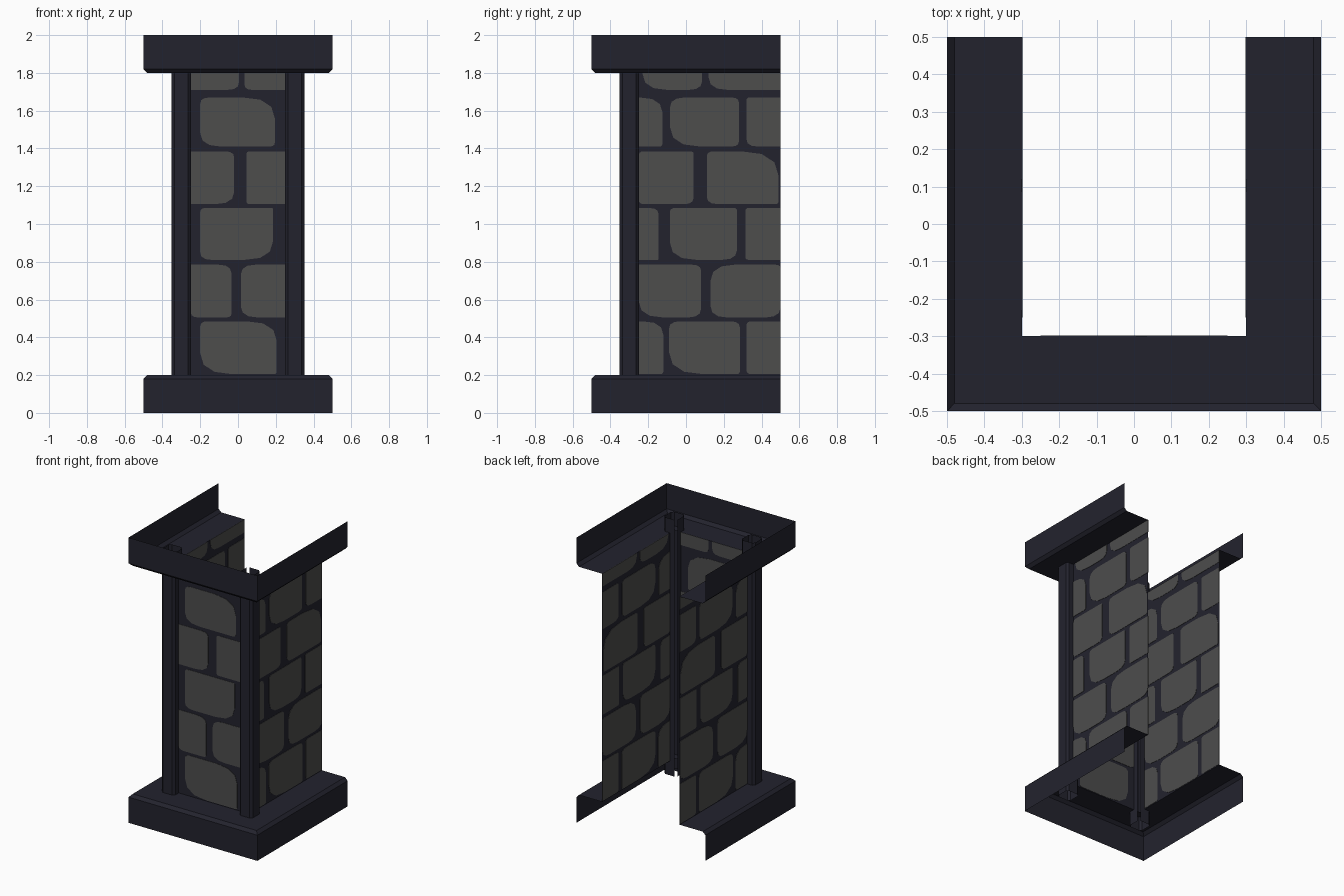
import bpy, bmesh

if "Cube" in bpy.data.objects:
    bpy.data.objects.remove(bpy.data.objects["Cube"])


def material(name, rgb):
    m = bpy.data.materials.new(name)
    m.diffuse_color = (*rgb, 1)
    m.use_nodes = True
    m.node_tree.nodes["Principled BSDF"].inputs["Base Color"].default_value = m.diffuse_color
    return m


DARK = material("dark slate", (0.0165, 0.0165, 0.027))
STONE = material("grey stone", (0.074, 0.074, 0.073))


def make(name, bm, mat):
    me = bpy.data.meshes.new(name)
    bm.to_mesh(me)
    bm.free()
    me.materials.append(mat)
    ob = bpy.data.objects.new(name, me)
    bpy.context.collection.objects.link(ob)
    return ob


def sheet(name, rings, flip=False):
    """Open surface between successive rows of points."""
    bm = bmesh.new()
    rows = [[bm.verts.new(p) for p in r] for r in rings]
    for a, b in zip(rows, rows[1:]):
        for i in range(len(a) - 1):
            f = [a[i], a[i + 1], b[i + 1], b[i]]
            bm.faces.new(f[::-1] if flip else f)
    return make(name, bm, DARK)


# Base and cap: open-backed U-shaped trims with a small chamfer and a ledge
PROFILE = [(0.5, 0), (0.5, 0.18), (0.48, 0.2), (0.3, 0.2)]


def u_path(d, z):
    return [(-d, 0.5, z), (-d, -d, z), (d, -d, z), (d, 0.5, z)]


sheet("base_trim", [u_path(d, z) for d, z in PROFILE])
sheet("top_trim", [u_path(d, 2 - z) for d, z in PROFILE], flip=True)

# Corner posts: hollow chamfered tubes, open at the ends and inner edge
c, a, b = 0.015, 0.25, 0.352
SECTION = [(a, -a - c), (a, -b + c), (a + c, -b), (b - c, -b),
           (b, -b + c), (b, -a - c), (b - c, -a), (a + c, -a)]
for side, s in (("left", -1), ("right", 1)):
    sheet(side + "_corner_post",
          [[(s * x, y, z) for x, y in SECTION] for z in (0.1, 1.9)], flip=s < 0)


# Walls: flat mortar sheets
def front(u, z, o):
    return (u, -0.3 - o, z)


def right(u, z, o):
    return (0.3 + o, u, z)


def left(u, z, o):
    return (-0.3 - o, u, z)


sheet("front_wall", [[front(u, z, 0) for u in (-0.25, 0.25)] for z in (0.2, 1.8)])
sheet("right_wall", [[right(u, z, 0) for u in (-0.25, 0.5)] for z in (0.2, 1.8)])
sheet("left_wall", [[left(u, z, 0) for u in (-0.25, 0.5)] for z in (0.2, 1.8)], flip=True)


def outline(u0, u1, z0, z1, bl, br, tr, tl):
    """Irregular block: rectangle with a differently rounded cut at each corner."""
    pts = []
    for (u, z), k, du, dz, vertical in (((u0, z0), bl, 1, 1, True), ((u1, z0), br, -1, 1, False),
                                        ((u1, z1), tr, -1, -1, True), ((u0, z1), tl, 1, -1, False)):
        if k == 0:
            pts.append((u, z))
            continue
        w, h = k * du, k * 0.65 * dz
        corner = [(u + w * t * t, z + h * (1 - t) ** 2) for t in (0, 0.33, 0.67, 1)]
        pts += corner if vertical else corner[::-1]
    return pts


def stones(name, place, rows):
    """Thin stone plates, showing on both sides of the wall."""
    bm = bmesh.new()
    for (z0, z1), blocks in rows:
        for u0, u1, *cuts in blocks:
            pts = outline(u0, u1, z0, z1, *cuts)
            lo = [bm.verts.new(place(u, z, -0.002)) for u, z in pts]
            hi = [bm.verts.new(place(u, z, 0.002)) for u, z in pts]
            bm.faces.new(lo[::-1])
            bm.faces.new(hi)
            for i in range(len(pts)):
                j = (i + 1) % len(pts)
                bm.faces.new([lo[i], lo[j], hi[j], hi[i]])
    bmesh.ops.recalc_face_normals(bm, faces=bm.faces[:])
    make(name, bm, STONE)


# Courses from bottom to top; each block is (start, end, cuts bl, br, tr, tl)
R = [(0.205, 0.485), (0.505, 0.785), (0.81, 1.085), (1.105, 1.385), (1.41, 1.67), (1.71, 1.8)]

side_courses = [
    [(-0.25, -0.12, 0, 0.02, 0.11, 0), (-0.09, 0.285, 0.18, 0.02, 0.05, 0.06),
     (0.32, 0.5, 0.03, 0, 0, 0.03)],
    [(-0.25, 0.08, 0.13, 0.07, 0.05, 0), (0.13, 0.5, 0.09, 0.08, 0.03, 0.13)],
    [(-0.25, -0.145, 0, 0.01, 0.05, 0), (-0.085, 0.27, 0.14, 0.08, 0.02, 0.03),
     (0.315, 0.5, 0.02, 0, 0, 0.02)],
    [(-0.25, 0.04, 0.03, 0.05, 0.02, 0.03), (0.11, 0.49, 0.06, 0.02, 0.2, 0.04)],
    [(-0.25, -0.125, 0, 0.02, 0.12, 0), (-0.085, 0.28, 0.16, 0.04, 0.04, 0.08),
     (0.32, 0.5, 0.06, 0, 0, 0.02)],
    [(-0.23, 0.085, 0.13, 0.07, 0, 0), (0.12, 0.5, 0.1, 0, 0, 0)],
]
front_courses = [
    [(-0.2, 0.205, 0.17, 0.02, 0.16, 0.04)],
    [(-0.25, -0.035, 0.04, 0.03, 0.07, 0), (0.015, 0.25, 0.09, 0, 0, 0.08)],
    [(-0.2, 0.185, 0.06, 0.15, 0.01, 0.03)],
    [(-0.25, -0.02, 0, 0.1, 0.05, 0), (0.045, 0.25, 0.02, 0, 0, 0.02)],
    [(-0.2, 0.195, 0.11, 0.03, 0.17, 0.05)],
    [(-0.25, 0.005, 0, 0.06, 0, 0), (0.035, 0.25, 0.04, 0, 0, 0)],
]
stones("front_stones", front, zip(R, front_courses))
stones("right_stones", right, zip(R, side_courses))
stones("left_stones", left, zip(R, side_courses))
